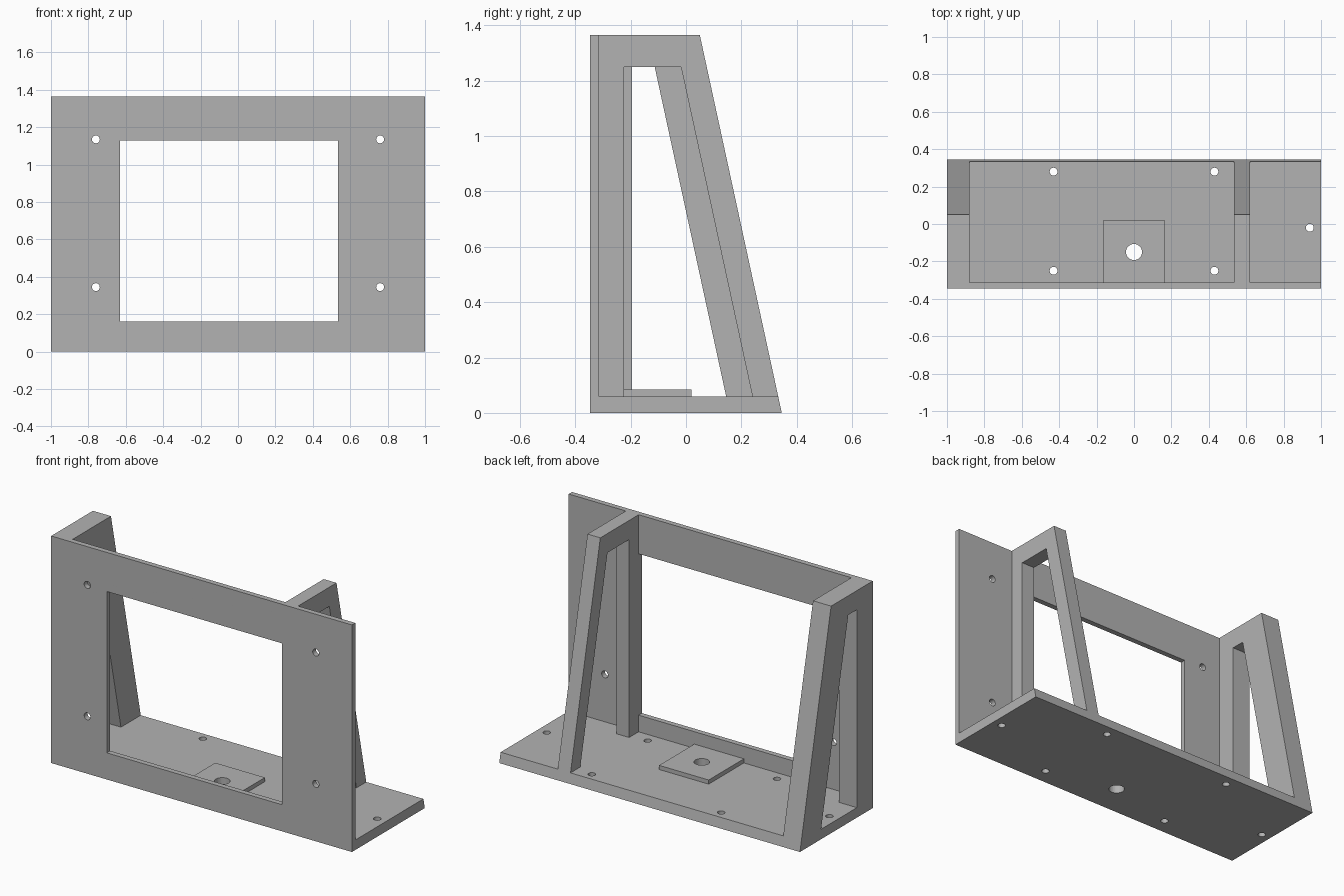
import bpy
import math
from mathutils import Matrix

cube = bpy.data.objects.get("Cube")
if cube:
    bpy.data.objects.remove(cube, do_unlink=True)

grey = bpy.data.materials.new("plain_grey")
grey.use_nodes = True
GREY = (0.45, 0.45, 0.45, 1)
grey.diffuse_color = GREY
grey.node_tree.nodes["Principled BSDF"].inputs["Base Color"].default_value = GREY

# Sketch planes: columns give the world axes of (u, v, extrusion)
PLAN = Matrix.Identity(3)
FRONT = Matrix(((1, 0, 0), (0, 0, -1), (0, 1, 0)))
SIDE = Matrix(((0, 0, 1), (1, 0, 0), (0, 1, 0)))


def rect(u0, u1, v0, v1):
    return [(u0, v0), (u1, v0), (u1, v1), (u0, v1)]


def circle(u, v, r, n=32):
    angles = [2 * math.pi * i / n for i in range(n)]
    return [(u + r * math.cos(a), v + r * math.sin(a)) for a in angles]


def plate(name, loops, w0, w1, plane):
    """Extrude an outline with holes from w0 to w1 along the plane's normal."""
    curve = bpy.data.curves.new(name + "_sketch", "CURVE")
    curve.dimensions = "2D"
    curve.fill_mode = "BOTH"
    curve.extrude = (w1 - w0) / 2
    for loop in loops:
        spline = curve.splines.new("POLY")
        spline.points.add(len(loop) - 1)
        for point, (u, v) in zip(spline.points, loop):
            point.co = (u, v, 0, 1)
        spline.use_cyclic_u = True
    sketch = bpy.data.objects.new(name + "_sketch", curve)
    bpy.context.collection.objects.link(sketch)
    bpy.context.view_layer.update()
    graph = bpy.context.evaluated_depsgraph_get()
    mesh = bpy.data.meshes.new_from_object(sketch.evaluated_get(graph))
    bpy.data.objects.remove(sketch, do_unlink=True)
    mesh.name = name
    mesh.transform(plane.to_4x4() @ Matrix.Translation((0, 0, (w0 + w1) / 2)))
    mesh.materials.clear()
    mesh.materials.append(grey)
    for poly in mesh.polygons:
        poly.use_smooth = False
        poly.material_index = 0
    obj = bpy.data.objects.new(name, mesh)
    bpy.context.collection.objects.link(obj)
    return obj


HEIGHT, DEPTH, BASE_TOP = 1.365, 0.346, 0.06
PANEL_BACK, HOLE = -0.314, 0.021
BACK_AT_BASE, BACK_AT_TOP = 0.333, 0.05
SLOPE = (BACK_AT_BASE - BACK_AT_TOP) / (HEIGHT - BASE_TOP)

# Front panel with window and four screw holes
screws = [circle(x, z, HOLE) for x in (-0.76, 0.76) for z in (0.345, 1.135)]
plate("front_panel",
      [rect(-1, 1, 0, HEIGHT), rect(-0.63, 0.535, 0.16, 1.13)] + screws,
      -PANEL_BACK, DEPTH, FRONT)

# Base with screw holes, centre hole and sloping back edge
center = circle(0, -0.15, 0.043)
screws = [circle(x, y, HOLE) for x in (-0.43, 0.43) for y in (-0.25, 0.28)]
screws += [circle(x, -0.02, HOLE) for x in (-0.94, 0.94)]
base = plate("base", [rect(-1, 1, PANEL_BACK, DEPTH), center] + screws,
             0, BASE_TOP, PLAN)
for vert in base.data.vertices:
    if vert.co.y > DEPTH - 0.001 and vert.co.z > BASE_TOP / 2:
        vert.co.y = BACK_AT_BASE

# Raised pad around the centre hole
plate("center_pad", [rect(-0.165, 0.165, PANEL_BACK, 0.02), center],
      BASE_TOP, 0.085, PLAN)


# Side brackets: upright post, top bar and sloping leg
def bracket(name, x0, x1, post_back, leg_front):
    top = 1.25
    outline = [
        (PANEL_BACK, BASE_TOP), (post_back, BASE_TOP), (post_back, top),
        (leg_front - SLOPE * (top - BASE_TOP), top), (leg_front, BASE_TOP),
        (BACK_AT_BASE, BASE_TOP), (BACK_AT_TOP, HEIGHT), (PANEL_BACK, HEIGHT),
    ]
    plate(name, [outline], x0, x1, SIDE)


bracket("right_bracket", -1, -0.88, -0.195, 0.145)
bracket("left_bracket", 0.535, 0.62, -0.224, 0.24)
